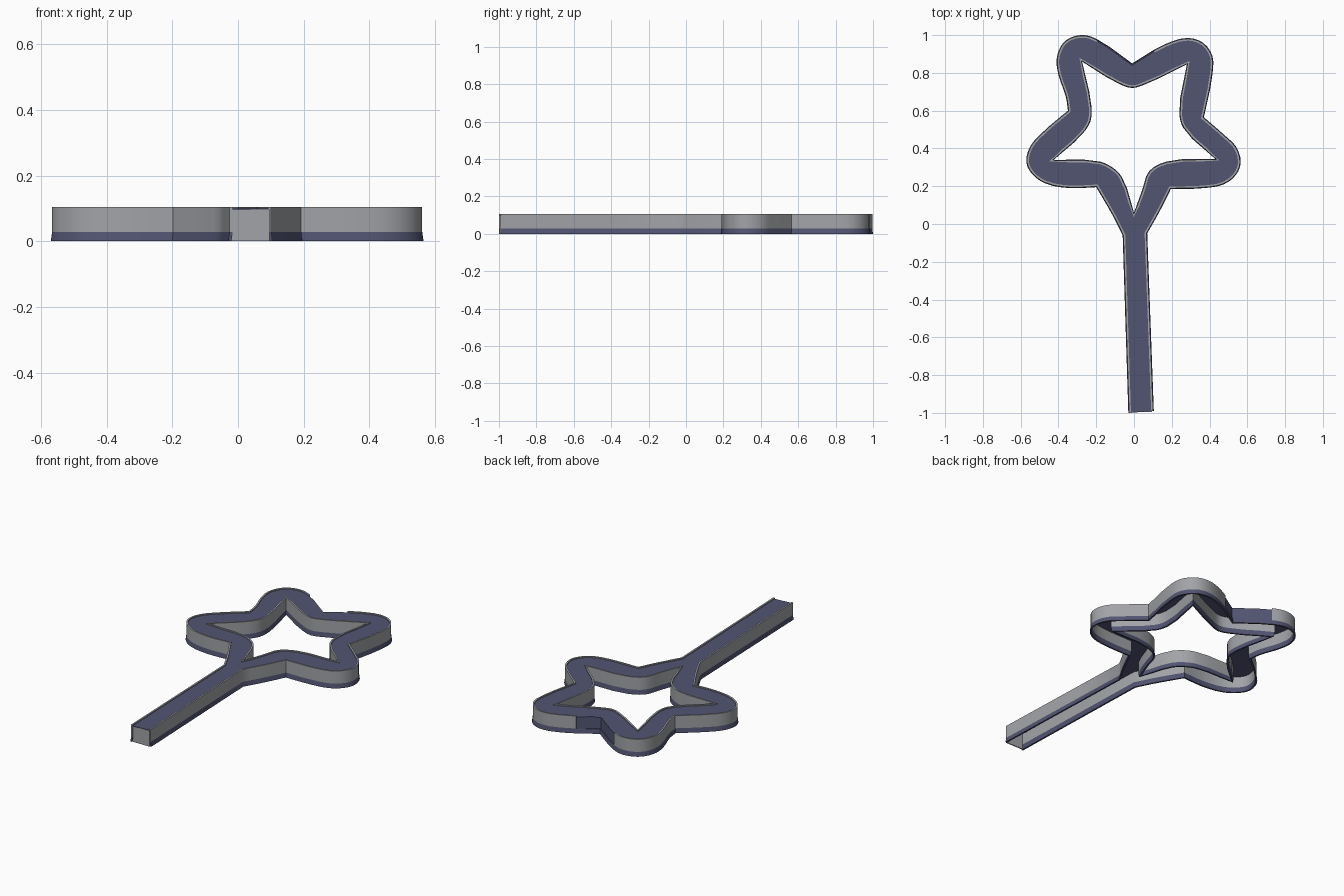
import bpy, bmesh, math
from mathutils import Vector

if "Cube" in bpy.data.objects:
    bpy.data.objects.remove(bpy.data.objects["Cube"])

def mat(name, c):
    m = bpy.data.materials.new(name)
    m.diffuse_color = (*c, 1)
    m.use_nodes = True
    m.node_tree.nodes["Principled BSDF"].inputs["Base Color"].default_value = m.diffuse_color
    return m

BLUE = mat("slate blue", (0.085, 0.09, 0.17))
GREY = mat("steel grey", (0.36, 0.37, 0.39))

# Outer outline (open at the handle end) and inner star outline, both clockwise
OUTER = [(-.03, -1), (-.06, -.06), (-.11, .04), (-.2, .195), (-.34, .19), (-.47, .215),
         (-.54, .265), (-.57, .325), (-.55, .41), (-.49, .48), (-.35, .60), (-.36, .67),
         (-.40, .79), (-.41, .87), (-.385, .945), (-.34, .985), (-.26, 1), (-.19, .975),
         (-.01, .85), (.16, .95), (.285, .985), (.365, .96), (.415, .89), (.415, .79),
         (.37, .565), (.485, .465), (.54, .41), (.565, .325), (.54, .26), (.475, .21),
         (.37, .19), (.195, .185), (.14, .075), (.07, -.05), (.105, -.99)]
INNER = [(0, .06), (-.065, .25), (-.115, .30), (-.18, .33), (-.425, .34), (-.27, .48),
         (-.23, .545), (-.225, .62), (-.275, .86), (-.085, .745), (-.01, .72), (.06, .74),
         (.28, .845), (.24, .58), (.26, .51), (.43, .345), (.17, .33), (.08, .28), (.045, .185)]

def smooth(pts, closed, steps=3):
    """Round the outline with short cubic pieces, keeping sharp corners."""
    p = [Vector(q) for q in pts]
    n = len(p)
    def tangents(i):
        if not closed and i in (0, n - 1):
            d = (p[1] - p[0]) if i == 0 else (p[-1] - p[-2])
            return d.normalized(), d.normalized()
        a, b = (p[i] - p[i - 1]).normalized(), (p[(i + 1) % n] - p[i]).normalized()
        if a.angle(b) > 0.85 or p[i].y < 0.0:
            return a, b
        t = (a + b).normalized()
        return t, t
    out = []
    for i in range(n if closed else n - 1):
        a, b = p[i], p[(i + 1) % n]
        L = (b - a).length
        t0, t1 = tangents(i)[1] * L, tangents((i + 1) % n)[0] * L
        for k in range(steps):
            s = k / steps
            out.append(a * (2*s**3 - 3*s**2 + 1) + t0 * (s**3 - 2*s**2 + s)
                       + b * (3*s**2 - 2*s**3) + t1 * (s**3 - s**2))
    if not closed:
        out.append(p[-1])
    return out

def offset(path, closed, d):
    """Shift a path to its right by d."""
    n, res = len(path), []
    for i, q in enumerate(path):
        a = path[i] - path[i - 1] if (closed or i > 0) else path[1] - path[0]
        b = path[(i + 1) % n] - q if (closed or i < n - 1) else a
        na, nb = Vector((a.y, -a.x)).normalized(), Vector((b.y, -b.x)).normalized()
        m = (na + nb).normalized()
        res.append(q + m * (d / max(m.dot(na), 0.6)))
    return res

def finish(name, bm, material):
    bmesh.ops.recalc_face_normals(bm, faces=bm.faces)
    me = bpy.data.meshes.new(name)
    bm.to_mesh(me)
    bm.free()
    me.materials.append(material)
    ob = bpy.data.objects.new(name, me)
    bpy.context.collection.objects.link(ob)
    bpy.context.view_layer.objects.active = ob
    ob.select_set(True)
    bpy.ops.object.shade_smooth_by_angle(angle=math.radians(35))
    ob.select_set(False)

def sweep(name, path, closed, side, profile, material, keep=lambda m: True):
    """Sweep a closed (inset, z) profile along a path."""
    bm = bmesh.new()
    rows = [[bm.verts.new((q.x, q.y, z)) for q in offset(path, closed, side * d)]
            for d, z in profile]
    n = len(path)
    used = [i for i in range(n if closed else n - 1)
            if keep((path[i] + path[(i + 1) % n]) / 2)]
    for i in used:
        j = (i + 1) % n
        for k in range(len(rows)):
            r, s = rows[k - 1], rows[k]
            bm.faces.new((r[i], r[j], s[j], s[i]))
        # end faces of open stretches
        if (i - 1) % n not in used:
            bm.faces.new([r[i] for r in rows])
        if j not in used:
            bm.faces.new([r[j] for r in rows])
    bmesh.ops.delete(bm, geom=[v for v in bm.verts if not v.link_faces], context='VERTS')
    finish(name, bm, material)

outer, inner = smooth(OUTER, False), smooth(INNER, True)
in_notch = lambda m: m.y > 0.8 and -0.16 < m.x < 0.13

WALL = [(.004, .028), (.004, .105), (.014, .105), (.014, .028)]
SKIRT = [(0, 0), (.004, .028), (.014, .028), (.010, 0)]
PANEL = [(.008, .028), (.008, .098), (.014, .098), (.014, .028)]

# Grey walls with flared blue skirts, hollow channel between them
sweep("outer_wall", outer, False, 1, WALL, GREY, lambda m: not in_notch(m))
sweep("outer_notch_panel", outer, False, 1, PANEL, BLUE, in_notch)
sweep("outer_skirt", outer, False, 1, SKIRT, BLUE)
sweep("inner_wall", inner, True, -1, WALL, GREY)
sweep("inner_skirt", inner, True, -1, SKIRT, BLUE)

# Blue top plate between the walls
bm = bmesh.new()
for loop in (offset(outer, False, .012), offset(inner, True, -.012)):
    vs = [bm.verts.new((q.x, q.y, .099)) for q in loop]
    for i in range(len(vs)):
        bm.edges.new((vs[i - 1], vs[i]))
bmesh.ops.triangle_fill(bm, use_beauty=True, edges=bm.edges[:], normal=(0, 0, 1))
top = bm.faces[:]
ext = bmesh.ops.extrude_face_region(bm, geom=top, use_keep_orig=True)
for v in ext['geom']:
    if isinstance(v, bmesh.types.BMVert):
        v.co.z -= .004
finish("top_plate", bm, BLUE)

# Grey plate closing the handle end
bm = bmesh.new()
bmesh.ops.create_cube(bm, size=1)
for v in bm.verts:
    v.co = Vector((.038 + v.co.x * .116, -.992 + v.co.y * .006, .0485 + v.co.z * .097))
finish("handle_end_plate", bm, GREY)
